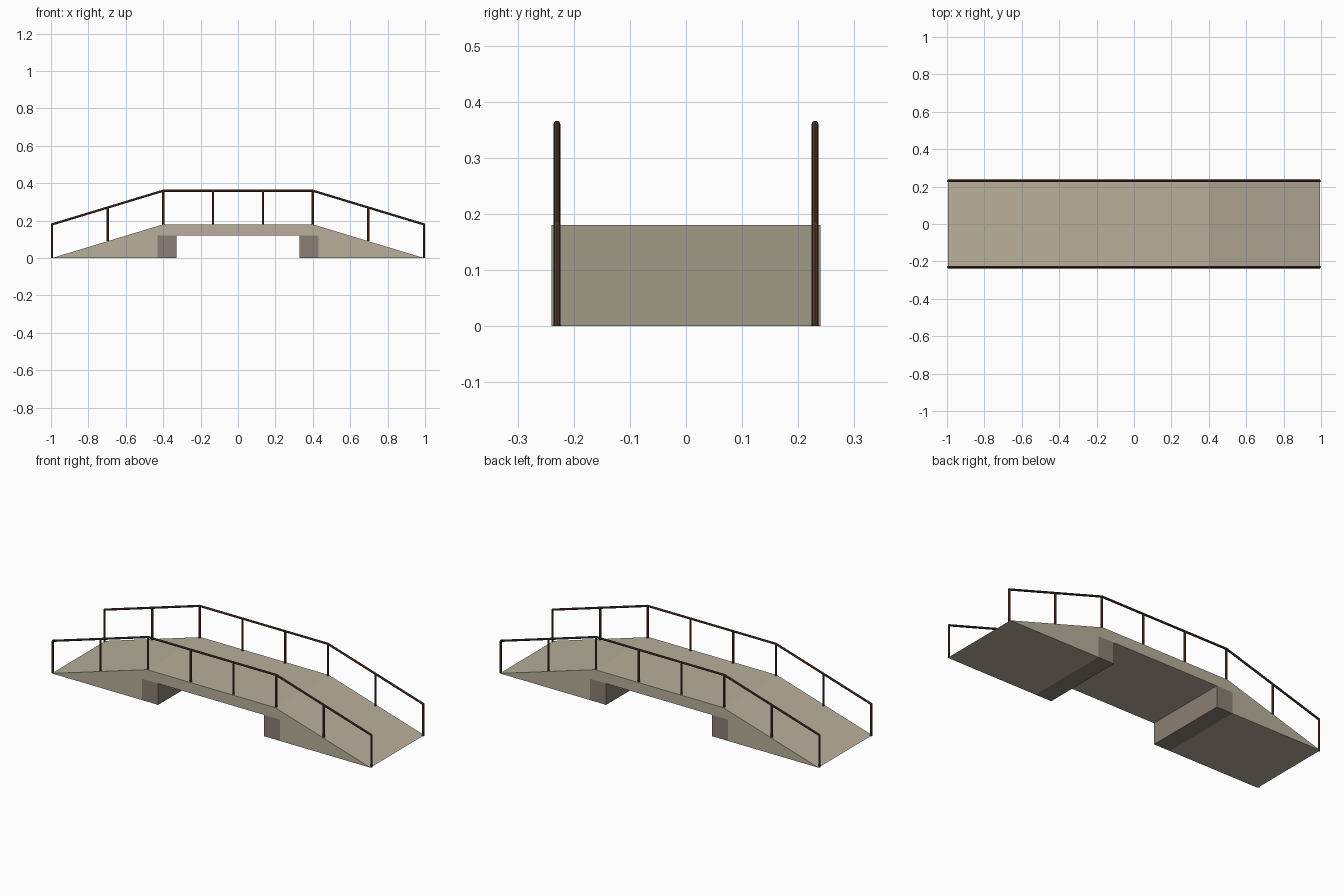
import bpy, bmesh
from mathutils import Vector

if "Cube" in bpy.data.objects:
    bpy.data.objects.remove(bpy.data.objects["Cube"])


def material(name, rgb):
    lin = [(c / 255 / 12.92 if c / 255 <= 0.04045 else ((c / 255 + 0.055) / 1.055) ** 2.4) for c in rgb]
    m = bpy.data.materials.new(name)
    m.diffuse_color = (*lin, 1)
    m.use_nodes = True
    m.node_tree.nodes["Principled BSDF"].inputs["Base Color"].default_value = m.diffuse_color
    return m


stone = material("pale stone", (184, 175, 155))
dark_stone = material("dark stone", (138, 128, 116))
iron = material("brown rail", (84, 60, 46))


def finish(name, bm, mat):
    bmesh.ops.recalc_face_normals(bm, faces=bm.faces[:])
    me = bpy.data.meshes.new(name)
    bm.to_mesh(me)
    bm.free()
    me.materials.append(mat)
    ob = bpy.data.objects.new(name, me)
    bpy.context.collection.objects.link(ob)
    return ob


def extrude_profile(name, pts, half, mat):
    """Extrude an x/z outline across the bridge width."""
    bm = bmesh.new()
    face = bm.faces.new([bm.verts.new((x, -half, z)) for x, z in pts])
    res = bmesh.ops.extrude_face_region(bm, geom=[face])
    verts = [v for v in res["geom"] if isinstance(v, bmesh.types.BMVert)]
    bmesh.ops.translate(bm, verts=verts, vec=(0, 2 * half, 0))
    return finish(name, bm, mat)


def add_bar(bm, a, b, r=0.006):
    """Thin eight-sided bar between two points."""
    a, b = Vector(a), Vector(b)
    d = b - a
    mat = d.to_track_quat('Z', 'Y').to_matrix().to_4x4()
    mat.translation = (a + b) / 2
    bmesh.ops.create_cone(bm, cap_ends=True, segments=8, radius1=r, radius2=r,
                          depth=d.length, matrix=mat)


END, TOP, H = 0.994, 0.18, 0.18
WIDTH = 0.24

# Deck and the two solid ramps
extrude_profile("deck", [(-0.4, 0.12), (0.4, 0.12), (0.4, TOP), (-0.4, TOP)], WIDTH, stone)
for side, s in (("left", -1), ("right", 1)):
    extrude_profile(side + "_ramp",
                    [(s * END, 0), (s * 0.4, TOP), (s * 0.4, 0.12), (s * 0.43, 0.12), (s * 0.43, 0)],
                    WIDTH, stone)
    # Pier under each end of the deck
    extrude_profile(side + "_pier",
                    [(s * 0.43, 0), (s * 0.33, 0), (s * 0.33, 0.12), (s * 0.43, 0.12)],
                    WIDTH, dark_stone)


def surface(x):
    return TOP * min(1, (END - abs(x)) / (END - 0.4))


# Railings with posts
for side, y in (("front", -0.23), ("back", 0.23)):
    bm = bmesh.new()
    for x in (-END, -0.697, -0.4, -0.133, 0.133, 0.4, 0.697, END):
        add_bar(bm, (x, y, surface(x)), (x, y, surface(x) + H))
    finish(side + "_posts", bm, iron)

    bm = bmesh.new()
    knots = (-END, -0.4, 0.4, END)
    for x0, x1 in zip(knots, knots[1:]):
        add_bar(bm, (x0, y, surface(x0) + H), (x1, y, surface(x1) + H))
    # Rounded joints at the bends and ends
    for x in knots:
        ret = bmesh.ops.create_uvsphere(bm, u_segments=8, v_segments=6, radius=0.006)
        bmesh.ops.translate(bm, verts=ret["verts"], vec=(x, y, surface(x) + H))
    finish(side + "_handrail", bm, iron)
